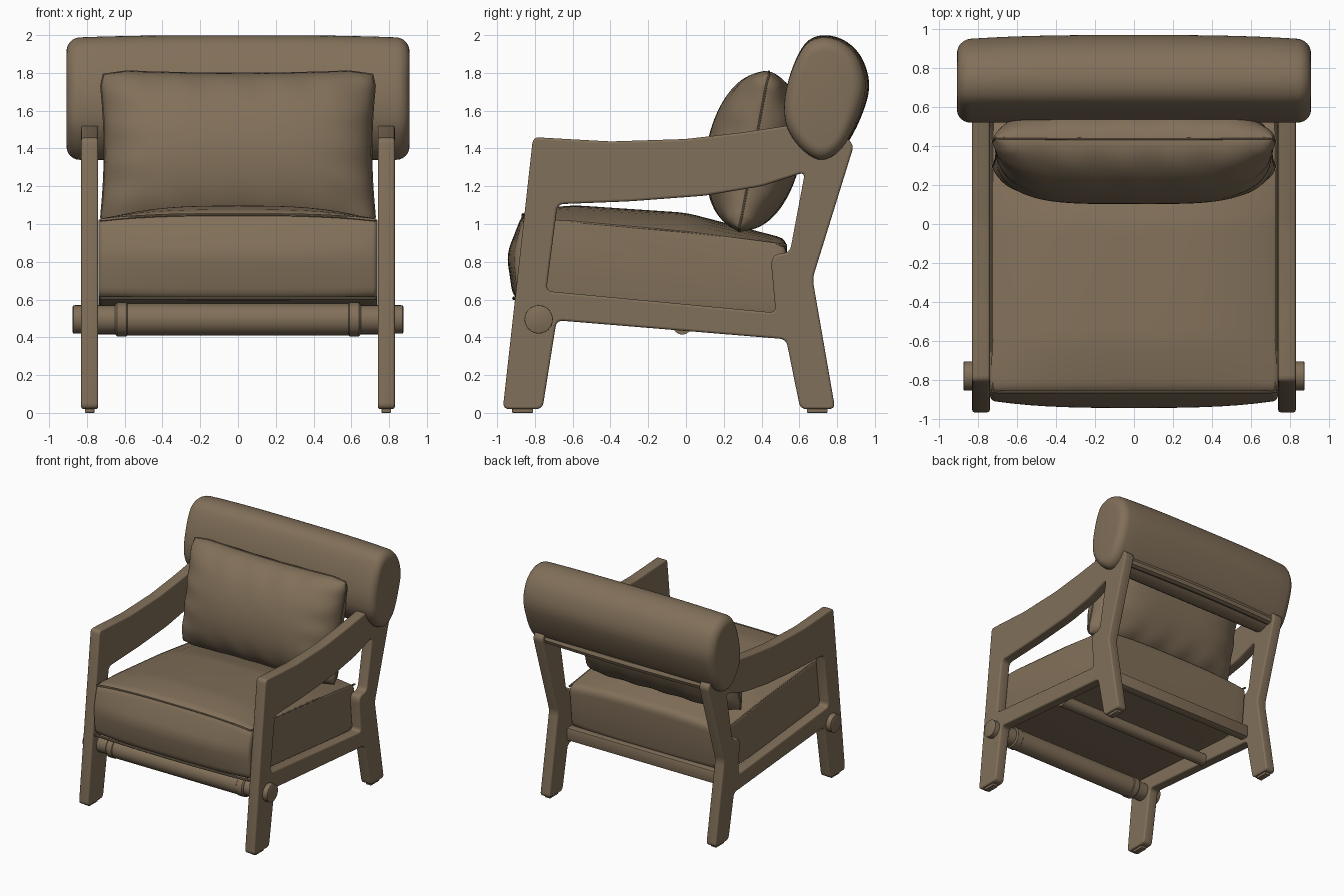
import bpy, bmesh, math
from mathutils import Vector

cube = bpy.data.objects.get("Cube")
if cube:
    bpy.data.objects.remove(cube, do_unlink=True)

COLOUR = (0.22, 0.16, 0.10, 1)
mat = bpy.data.materials.new("warm brown")
mat.use_nodes = True
mat.diffuse_color = COLOUR
bsdf = mat.node_tree.nodes["Principled BSDF"]
bsdf.inputs["Base Color"].default_value = COLOUR
bsdf.inputs["Roughness"].default_value = 0.8


def finish(obj, angle=40):
    """Give the object the material and smooth shading with sharp edges."""
    obj.data.materials.append(mat)
    bpy.ops.object.select_all(action='DESELECT')
    obj.select_set(True)
    bpy.context.view_layer.objects.active = obj
    if obj.type == 'CURVE':
        bpy.ops.object.convert(target='MESH')
    bpy.ops.object.shade_smooth_by_angle(angle=math.radians(angle))
    return obj


def link(name, data):
    obj = bpy.data.objects.new(name, data)
    bpy.context.collection.objects.link(obj)
    return obj


def mesh_object(name, bm, angle=40):
    bmesh.ops.recalc_face_normals(bm, faces=bm.faces)
    me = bpy.data.meshes.new(name)
    bm.to_mesh(me)
    bm.free()
    return finish(link(name, me), angle)


def rounded(points, r, steps=4):
    """Round every corner of a closed outline."""
    pts = [Vector(p) for p in points]
    out = []
    for i, p in enumerate(pts):
        a, b = pts[i - 1] - p, pts[(i + 1) % len(pts)] - p
        a = p + a.normalized() * min(r, a.length * 0.45)
        b = p + b.normalized() * min(r, b.length * 0.45)
        for s in range(steps + 1):
            t = s / steps
            out.append(a * (1 - t) ** 2 + p * 2 * t * (1 - t) + b * t * t)
    return out


def smooth_loop(points, steps=5):
    """Run a smooth closed curve through the points."""
    pts = [Vector(p) for p in points]
    n, out = len(pts), []
    for i in range(n):
        a, b, c, d = (pts[(i + k) % n] for k in (-1, 0, 1, 2))
        for s in range(steps):
            t = s / steps
            out.append(b + (c - a) * t / 2 + (a * 2 - b * 5 + c * 4 - d) * t * t / 2
                       + (b * 3 - a - c * 3 + d) * t ** 3 / 2)
    return out


def loft(name, half, edge, middle, r):
    """Cushion along x that swells from the edge to the middle outline."""
    stations = [(x * (half - r) / 8, 0) for x in range(9)]
    for k in range(1, 7):
        a = math.pi / 2 * k / 6
        stations.append((half - r + r * math.sin(a), r * (1 - math.cos(a))))
    stations = [(-x, i) for x, i in reversed(stations[1:])] + stations
    bm = bmesh.new()
    rings = []
    centre = sum(edge, Vector((0, 0))) / len(edge)
    for x, inset in stations:
        swell = 1 - (abs(x) / half) ** 3
        ring = []
        for e, m in zip(edge, middle):
            p = e.lerp(m, swell)
            out = p - centre
            p -= out.normalized() * inset
            ring.append(bm.verts.new((x, p.x, p.y)))
        rings.append(ring)
    n = len(edge)
    for a, b in zip(rings, rings[1:]):
        for i in range(n):
            j = (i + 1) % n
            bm.faces.new((a[i], a[j], b[j], b[i]))
    bm.faces.new(rings[0])
    bm.faces.new(rings[-1])
    return mesh_object(name, bm, 50)


def bar(name, profile, y, z):
    """Turned bar along x, mirrored about the centre; profile is (x, radius)."""
    half = [(x, r) for x, r in profile]
    full = [(-x, r) for x, r in reversed(half)] + half
    bm = bmesh.new()
    rings = []
    for x, r in full:
        rings.append([bm.verts.new((x, y + r * math.cos(k * math.tau / 32),
                                    z + r * math.sin(k * math.tau / 32))) for k in range(32)])
    for a, b in zip(rings, rings[1:]):
        for i in range(32):
            j = (i + 1) % 32
            bm.faces.new((a[i], a[j], b[j], b[i]))
    bm.faces.new(rings[0])
    bm.faces.new(rings[-1])
    return mesh_object(name, bm)


def cord(name, points, radius, cyclic=False):
    cu = bpy.data.curves.new(name, 'CURVE')
    cu.dimensions = '3D'
    cu.bevel_depth, cu.bevel_resolution, cu.use_fill_caps = radius, 2, True
    sp = cu.splines.new('POLY')
    sp.points.add(len(points) - 1)
    for q, p in zip(sp.points, points):
        q.co = (*p, 1)
    sp.use_cyclic_u = cyclic
    return finish(link(name, cu))


def box(name, centre, size, bevel=0.01):
    bm = bmesh.new()
    bmesh.ops.create_cube(bm, size=1)
    for v in bm.verts:
        v.co = Vector(c + s * k for c, s, k in zip(centre, size, v.co))
    bmesh.ops.bevel(bm, geom=bm.edges[:], offset=bevel, segments=2, profile=0.5, affect='EDGES')
    return mesh_object(name, bm)


# Side frames: legs, arm and rail cut from one board with an opening
OUTER = [(-0.97, 0.02), (-0.76, 0.02), (-0.685, 0.49), (0.53, 0.39), (0.605, 0.02),
         (0.79, 0.02), (0.67, 0.71), (0.89, 1.42), (0.82, 1.48), (0.6, 1.53),
         (0.3, 1.485), (0, 1.45), (-0.4, 1.437), (-0.81, 1.46)]
OPENING = [(-0.74, 0.645), (-0.68, 1.105), (-0.3, 1.12), (0.1, 1.15), (0.4, 1.2), (0.63, 1.275),
           (0.55, 0.85), (0.47, 0.84), (0.45, 0.8), (0.475, 0.53)]
for side, x in (("right", -0.785), ("left", 0.785)):
    cu = bpy.data.curves.new(side + "_side_frame", 'CURVE')
    cu.dimensions, cu.fill_mode = '2D', 'BOTH'
    cu.extrude, cu.bevel_depth, cu.bevel_resolution, cu.offset = 0.033, 0.012, 2, -0.012
    for loop in (OUTER, OPENING):
        sp = cu.splines.new('POLY')
        pts = rounded(loop, 0.035)
        sp.points.add(len(pts) - 1)
        for q, p in zip(sp.points, pts):
            q.co = (p.x, p.y, 0, 1)
        sp.use_cyclic_u = True
    frame = link(side + "_side_frame", cu)
    frame.rotation_euler = (math.pi / 2, 0, math.pi / 2)
    frame.location.x = x
    finish(frame)
    for end, y in (("front", -0.865), ("rear", 0.695)):
        box(f"{side}_{end}_foot_glide", (x, y, 0.012), (0.05, 0.11, 0.024), 0.004)

# Cross bars
bar("front_rung", [(0.86, 0.075), (0.872, 0.073), (0.875, 0.066)][:1] +
    [(0.872, 0.074), (0.875, 0.068)], -0.78, 0.495)
bar("front_sling_sleeve", [(0, 0.085), (0.585, 0.085), (0.59, 0.09), (0.64, 0.09),
                           (0.65, 0.08)][1:], -0.78, 0.495)
bar("middle_seat_bar", [(0.75, 0.05)], -0.02, 0.465)
box("rear_seat_rail", (0, 0.51, 0.48), (1.5, 0.08, 0.11), 0.015)
cord("back_rail", [(0.77 * k / 8, 0.81 + 0.02 * (1 - (k / 8) ** 2), 1.4) for k in range(-8, 9)], 0.04)

# Headrest bolster with an egg-shaped section
EGG = [(0.74, 1.985), (0.84, 1.95), (0.915, 1.86), (0.945, 1.72), (0.9, 1.55), (0.82, 1.4),
       (0.72, 1.34), (0.62, 1.39), (0.54, 1.5), (0.52, 1.62), (0.54, 1.75), (0.59, 1.88), (0.65, 1.96)]
edge = smooth_loop(EGG)
middle = [Vector((p.x + max(0, p.x - 0.7) * 0.1, p.y + max(0, p.y - 1.7) * 0.05)) for p in edge]
loft("back_bolster", 0.908, edge, middle, 0.07)

# Seat cushion with a crowned top and bulging front
SEAT_EDGE = [(-0.89, 0.61), (-0.91, 0.84), (-0.865, 1.03), (-0.6, 1.015), (0, 0.96), (0.535, 0.89), (0.5, 0.52)]
SEAT_MID = [(-0.915, 0.6), (-0.95, 0.84), (-0.86, 1.07), (-0.6, 1.10), (0, 1.06), (0.54, 0.92), (0.5, 0.5)]
loft("seat_cushion", 0.738, rounded(SEAT_EDGE, 0.06), rounded(SEAT_MID, 0.06), 0.025)
side_line = [(0.728, y, z - 0.004) for y, z in reversed(SEAT_EDGE[3:6])]
front_line = [(0.725 * k / 8, -0.862, 1.022 + 0.028 * (1 - abs(k / 8) ** 3)) for k in range(8, -9, -1)]
cord("seat_top_piping", side_line + front_line + [(-x, y, z) for x, y, z in reversed(side_line)], 0.008)
cord("seat_bottom_piping", [(0.73 * k / 8, -0.89 - 0.02 * (1 - (k / 8) ** 2), 0.607) for k in range(-8, 9)], 0.01)

# Loose back pillow, pinched at the seam with gathered edges
NU, NV = 64, 40
up, out = Vector((0, 0.08, 0.43)), Vector((0, -0.984, 0.18))


def pillow_point(i, j, face):
    u, v = -math.cos(math.pi * i / NU), -math.cos(math.pi * j / NV)
    puff = ((1 - u ** 4) * (1 - v * v)) ** 0.5 if abs(u) < 1 and abs(v) < 1 else 0
    gather = (math.sin(17 * u + 3 * v) * v ** 4 + math.sin(14 * v + 2 * u) * u ** 6) * 0.02
    p = Vector((0.735 * u * (1 - 0.04 * (1 - v * v)), 0.36, 1.385))
    p += up * v * (1 - 0.045 * (1 - u * u))
    corner = max(0, abs(u * v) - 0.8)
    p -= Vector((u, 0, v)) * corner * 0.12
    return p + out * face * puff * (0.25 + gather)


bm = bmesh.new()
for face in (1, -1):
    grid = [[bm.verts.new(pillow_point(i, j, face)) for j in range(NV + 1)] for i in range(NU + 1)]
    for i in range(NU):
        for j in range(NV):
            bm.faces.new((grid[i][j], grid[i + 1][j], grid[i + 1][j + 1], grid[i][j + 1]))
bmesh.ops.remove_doubles(bm, verts=bm.verts, dist=0.0001)
mesh_object("back_pillow", bm, 60)
rim = [(i, 0) for i in range(NU)] + [(NU, j) for j in range(NV)]
rim += [(NU - i, NV - j) for i, j in rim]
cord("pillow_seam", [pillow_point(i, j, 1) for i, j in rim], 0.006, True)
